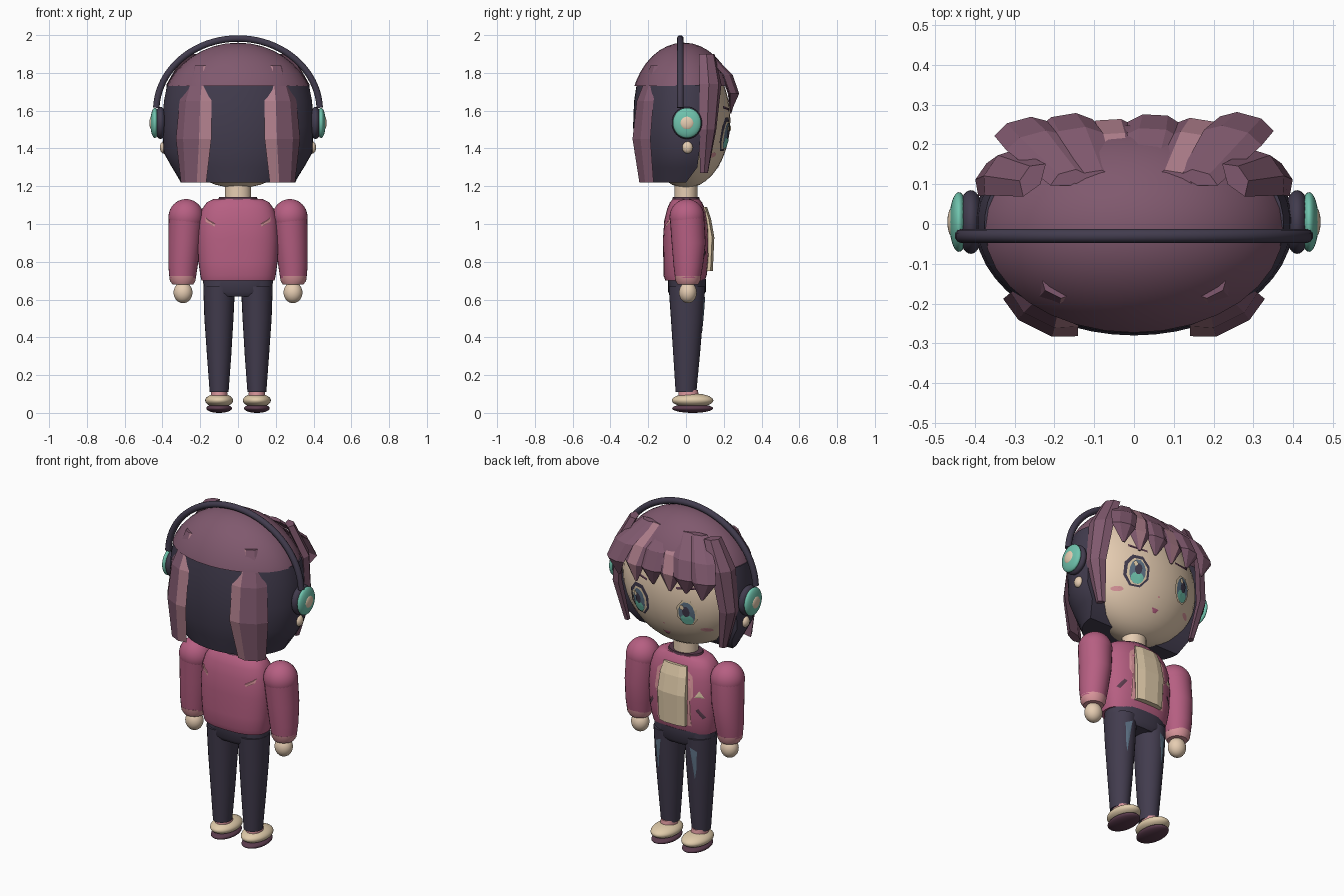
import bpy, bmesh, math
from mathutils import Vector, Matrix
from mathutils.bvhtree import BVHTree

old = bpy.data.objects.get("Cube")
if old:
    bpy.data.objects.remove(old)


def material(name, hex_code):
    m = bpy.data.materials.new(name)
    rgb = [int(hex_code[i:i + 2], 16) / 255 for i in (0, 2, 4)]
    col = [c / 12.92 if c < 0.04 else ((c + 0.055) / 1.055) ** 2.4 for c in rgb] + [1]
    m.use_nodes = True
    m.diffuse_color = col
    m.node_tree.nodes["Principled BSDF"].inputs["Base Color"].default_value = col
    return m


mauve = material("mauve hair", "80596E")
streak = material("hair highlight", "B07F8C")
dark = material("dark indigo", "423C4E")
skin = material("skin", "E6CDB2")
rose = material("rose jacket", "B65F82")
pale = material("pale pink", "D9959B")
teal = material("teal", "70C4AE")
slate = material("slate blue", "5F7488")
plum = material("plum", "5A3B4C")
cream = material("cream", "E0CBAA")

smooth = []


def finish(name, bm, mats, soft=True):
    bmesh.ops.recalc_face_normals(bm, faces=bm.faces)
    me = bpy.data.meshes.new(name)
    bm.to_mesh(me)
    bm.free()
    for m in mats:
        me.materials.append(m)
    ob = bpy.data.objects.new(name, me)
    bpy.context.collection.objects.link(ob)
    if soft:
        smooth.append(ob)
    return ob


def skin_rings(name, rings, mats, soft=True, lit=None):
    """Bridge equal rings of points; facet number lit takes the second material."""
    bm = bmesh.new()
    loops = [[bm.verts.new(p) for p in r] for r in rings]
    n = len(loops[0])
    for a, b in zip(loops, loops[1:]):
        for i in range(n):
            j = (i + 1) % n
            f = bm.faces.new((a[i], a[j], b[j], b[i]))
            f.material_index = int(i == lit)
    bm.faces.new(loops[0])
    bm.faces.new(loops[-1])
    return finish(name, bm, mats, soft)


def loft(name, rings, mat, power=1.0, n=28):
    """Vertical body from rings (x, y, z, x radius, y radius)."""
    def bend(v):
        return math.copysign(abs(v) ** power, v)
    turns = [2 * math.pi * i / n for i in range(n)]
    return skin_rings(name, [[(x + rx * bend(math.cos(t)), y + ry * bend(math.sin(t)), z)
                              for t in turns] for x, y, z, rx, ry in rings], [mat])


def ball(name, centre, radii, mat, cut=None):
    bm = bmesh.new()
    bmesh.ops.create_uvsphere(bm, u_segments=32, v_segments=20, radius=1,
                              matrix=Matrix.Translation(centre) @ Matrix.Diagonal((*radii, 1)))
    if cut:
        bmesh.ops.bisect_plane(bm, geom=bm.verts[:] + bm.edges[:] + bm.faces[:],
                               plane_co=(0, 0, cut), plane_no=(0, 0, -1), clear_outer=True)
    return finish(name, bm, [mat])


def lock(name, path, normal, depth, lit=None):
    """Faceted hair strand along (x, y, z, half width) with a five-sided section."""
    nrm = Vector((*normal, 0)).normalized()
    side = Vector((-nrm.y, nrm.x, 0))
    section = ((-1, 0), (-.45, 1), (.45, 1), (1, 0), (0, -.6))
    rings = [[Vector((x, y, z)) + side * a * w + nrm * b * depth * min(1, w / .04)
              for a, b in section] for x, y, z, w in path]
    skin_rings(name, rings, [mauve, streak], False, lit)


def plate(name, outline, target, mat, lift=.004, facing=1):
    """Thin painted patch: an outline in x and z laid on the target's surface."""
    src = bmesh.new()
    src.from_mesh(target.data)
    tree = BVHTree.FromBMesh(src)
    src.free()
    mid = sum((Vector(p) for p in outline), Vector((0, 0))) / len(outline)

    def drop(p):
        hit = tree.ray_cast(Vector((p.x, facing, p.y)), Vector((0, -facing, 0)))[0]
        return (p.x, (hit.y if hit else 0) + facing * lift, p.y)
    bm = bmesh.new()
    rings = [[bm.verts.new(drop(mid.lerp(Vector(p), k))) for p in outline] for k in (1, .5)]
    centre = bm.verts.new(drop(mid))
    for i in range(len(outline)):
        j = (i + 1) % len(outline)
        bm.faces.new((rings[0][i], rings[0][j], rings[1][j], rings[1][i]))
        bm.faces.new((rings[1][i], rings[1][j], centre))
    ob = finish(name, bm, [mat], False)
    if sum(f.normal.y for f in ob.data.polygons) * facing < 0:
        ob.data.flip_normals()


def oval(x, z, rx, rz, n=12):
    return [(x + rx * math.cos(2 * math.pi * (i + .5) / n),
             z + rz * math.sin(2 * math.pi * (i + .5) / n)) for i in range(n)]


# Head and hair shell
head = ball("head", (0, 0, 1.55), (.38, .235, .36), skin)
ball("hair_cap", (0, -.012, 1.58), (.41, .285, .38), mauve, cut=1.73)
shell = []
for z, rx, ry, front in ((1.735, .376, .262, .09), (1.65, .393, .275, .09), (1.52, .4, .28, .08),
                         (1.38, .395, .273, .07), (1.3, .35, .256, .06), (1.22, .303, .236, 0)):
    a = math.asin(front / ry)
    shell.append([(rx * math.cos(t), -ry * math.sin(t), z)
                  for t in (-a + (math.pi + 2 * a) * i / 28 for i in range(29))])
skin_rings("back_hair", shell, [dark])

# Hair strands
for s, tag in ((1, "left"), (-1, "right")):
    lock("back_lock_" + tag, [(s * .19, -.15, 1.84, .05), (s * .225, -.215, 1.65, .095),
                              (s * .235, -.235, 1.45, .105), (s * .235, -.205, 1.22, .075)],
         (s * .45, -.9), .03, 0 if s > 0 else 2)
    lock("side_lock_" + tag, [(s * .25, .11, 1.9, .05), (s * .335, .13, 1.74, .07),
                              (s * .36, .115, 1.5, .055), (s * .31, .095, 1.27, .025)],
         (s * .8, .55), .03)
for i, x in enumerate((-.27, -.165, -.06, .05, .16, .27)):
    reach = .012 * (i % 2)
    lock(f"bang_{i + 1}", [(x * .6, .11, 1.9, .05), (x * .92, .205 + reach, 1.79, .075),
                           (x * 1.05, .24 + reach, 1.69, .07), (x, .235, 1.585 + reach, .008)],
         (x, 1), .022, 1 if i in (2, 4) else None)

# Face
for s, tag in ((1, "left"), (-1, "right")):
    x, z = s * .155, 1.475
    if s > 0:
        plate("lash_" + tag, oval(x, z, .076, .096, 8), head, dark, .005)
    plate("eye_base_" + tag, oval(x, z - .006, .06, .08, 8), head, cream, .008)
    plate("iris_" + tag, oval(x, z - .008, .046, .07), head, slate, .011)
    plate("iris_glow_" + tag, oval(x, z - .045, .036, .032), head, teal, .014)
    plate("pupil_" + tag, oval(x, z + .005, .02, .032), head, dark, .016)
    plate("eye_glint_" + tag, oval(x + .02, z + .032, .012, .016, 8), head, cream, .019)
    plate("brow_" + tag, [(x - s * .06, 1.6), (x + s * .05, 1.612),
                          (x + s * .05, 1.627), (x - s * .06, 1.612)], head, plum)
    plate("cheek_" + tag, oval(s * .235, 1.365, .03, .013), head, pale)
plate("nose", oval(0, 1.37, .007, .006, 6), head, pale)
plate("mouth", [(-.024, 1.312), (.024, 1.312), (.008, 1.29), (-.008, 1.29)], head, rose)

# Headphones
arc = bpy.data.curves.new("headband", "CURVE")
arc.dimensions = "3D"
arc.bevel_depth = .018
arc.bevel_resolution = 3
arc.use_fill_caps = True
line = arc.splines.new("POLY")
line.points.add(40)
for i, p in enumerate(line.points):
    t = .04 + (math.pi - .08) * i / 40
    p.co = (.433 * math.cos(t), -.03, 1.6 + .382 * math.sin(t), 1)
arc.materials.append(dark)
bpy.context.collection.objects.link(bpy.data.objects.new("headband", arc))
for s, tag in ((1, "left"), (-1, "right")):
    ball("ear_pad_" + tag, (s * .41, .005, 1.535), (.035, .08, .085), dark)
    ball("ear_cup_" + tag, (s * .44, .005, 1.535), (.024, .075, .08), teal)
    ball("ear_cap_" + tag, (s * .455, .005, 1.535), (.014, .038, .038), skin)
    ball("ear_lobe_" + tag, (s * .392, .008, 1.405), (.022, .028, .032), skin)

# Neck, jacket and shirt
loft("neck", [(0, 0, 1.08, .07, .062), (0, 0, 1.25, .068, .06)], skin)
loft("collar", [(0, 0, 1.1, .115, .08), (0, 0, 1.142, .1, .07)], plum)
jacket = loft("jacket", [(0, -.005, .7, .193, .105), (0, -.005, .73, .2, .115), (0, 0, .8, .21, .12),
                         (0, 0, .92, .215, .122), (0, 0, 1.02, .208, .115), (0, 0, 1.08, .19, .1),
                         (0, 0, 1.115, .165, .085), (0, 0, 1.132, .13, .07)], rose, .8, 40)
skin_rings("shirt_front", [[(-w, y - .05, z), (-w, y - .012, z), (-w / 2, y, z), (w / 2, y, z),
                            (w, y - .012, z), (w, y - .05, z)]
                           for z, w, y in ((1.09, .075, .112), (1.03, .085, .132),
                                           (.93, .09, .15), (.75, .085, .142))], [cream], False)
for s, tag in ((1, "left"), (-1, "right")):
    plate("lapel_" + tag, [(s * .08, 1.07), (s * .115, 1.04), (s * .125, .93), (s * .108, .9),
                           (s * .11, .75), (s * .08, .75)], jacket, pale)
    plate("pocket_" + tag, [(s * .135, .85), (s * .15, .86), (s * .185, .81),
                            (s * .17, .8)], jacket, plum)
    plate("back_stripe_" + tag, [(s * .175, 1.035), (s * .17, 1.01), (s * .125, .985),
                                 (s * .12, 1.0)], jacket, pale, facing=-1)
plate("badge", [(-.13, .925), (-.18, .925), (-.155, .965)], jacket, cream, .005)

# Arms, legs and shoes
loft("hips", [(0, .005, .615, .15, .08), (0, .005, .64, .182, .1),
              (0, .005, .71, .185, .1)], dark, .85)
for s, tag in ((1, "left"), (-1, "right")):
    ball("shoulder_" + tag, (s * .275, .005, 1.037), (.093, .092, .095), rose)
    loft("sleeve_" + tag, [(s * .275, .005, 1.04, .092, .091), (s * .283, .014, .9, .086, .09),
                           (s * .291, .012, .78, .078, .078), (s * .293, .01, .715, .07, .068)], rose)
    loft("cuff_" + tag, [(s * .293, .01, .725, .071, .07), (s * .293, .01, .7, .068, .066),
                         (s * .292, .01, .68, .055, .055)], pale)
    ball("hand_" + tag, (s * .291, .01, .637), (.05, .047, .056), skin)
    leg = loft("trouser_leg_" + tag, [(s * .1, .005, .67, .084, .097), (s * .101, .005, .5, .077, .085),
                                      (s * .1, .003, .3, .064, .07), (s * .1, 0, .11, .05, .055)], dark)
    plate("fade_" + tag, [(s * .095, .62), (s * .135, .6), (s * .13, .5), (s * .118, .43),
                          (s * .108, .52)], leg, slate)
    loft("sock_" + tag, [(s * .1, .015, .07, .046, .058), (s * .1, .012, .122, .042, .05)], pale)
    ball("shoe_" + tag, (s * .1, .035, .066), (.074, .11, .037), cream)
    ball("shoe_sole_" + tag, (s * .1, .035, .024), (.068, .108, .024), plum)

# Soft shading with sharp edges kept
bpy.ops.object.select_all(action="DESELECT")
for ob in smooth:
    ob.select_set(True)
bpy.context.view_layer.objects.active = smooth[0]
bpy.ops.object.shade_smooth_by_angle(angle=math.radians(40))
